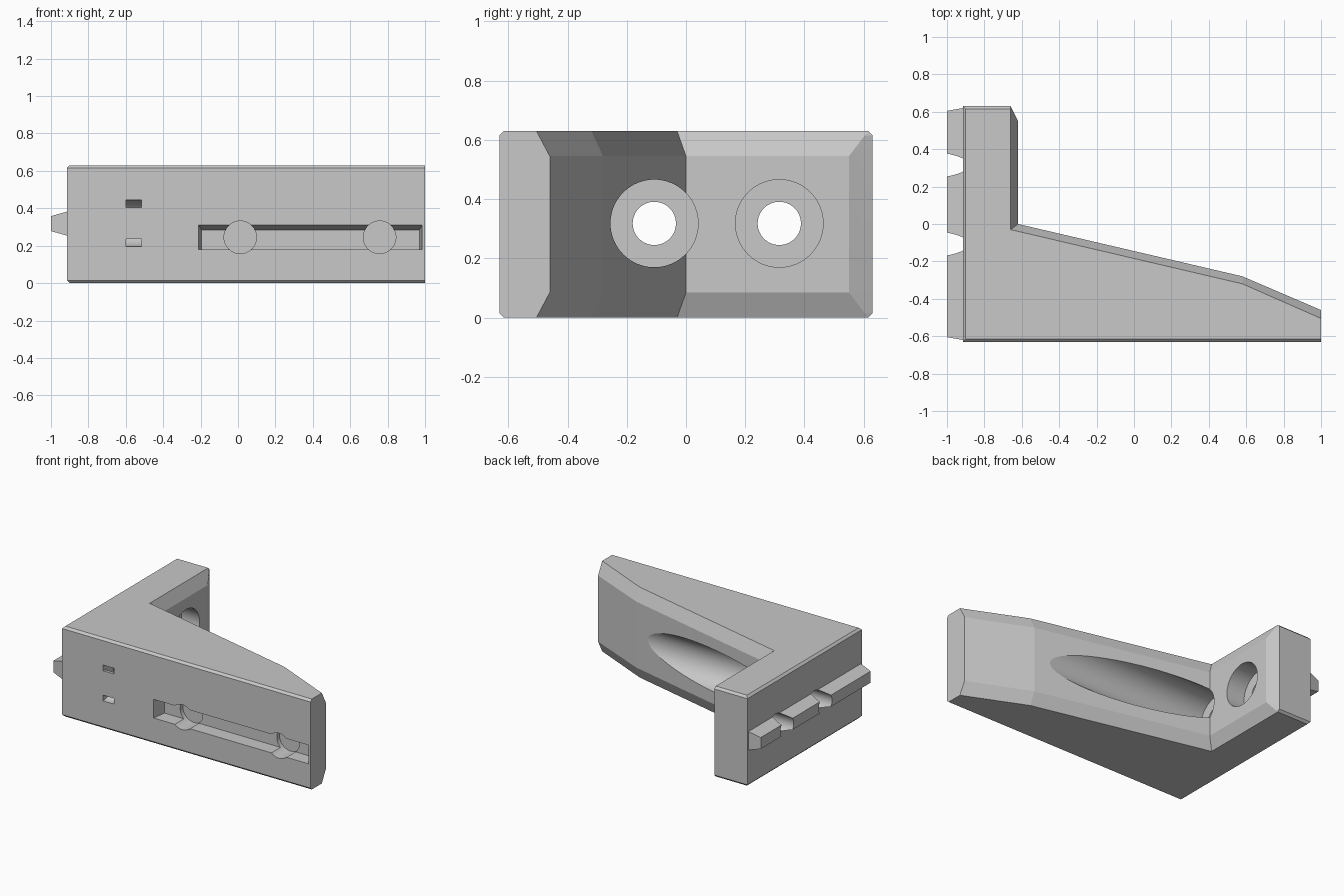
import bpy, bmesh
from math import pi, sin, cos, radians
from mathutils import Matrix, Vector

old = bpy.data.objects.get("Cube")
if old:
    bpy.data.objects.remove(old, do_unlink=True)

grey = bpy.data.materials.new("light_grey")
grey.use_nodes = True
colour = (0.58, 0.58, 0.58, 1)
grey.diffuse_color = colour
grey.node_tree.nodes["Principled BSDF"].inputs["Base Color"].default_value = colour

H = 0.63  # height of the bracket


def finish(name, bm):
    """Clean the mesh and turn it into an object."""
    bmesh.ops.remove_doubles(bm, verts=bm.verts, dist=0.0005)
    bmesh.ops.recalc_face_normals(bm, faces=bm.faces)
    mesh = bpy.data.meshes.new(name)
    bm.to_mesh(mesh)
    bm.free()
    mesh.materials.append(grey)
    obj = bpy.data.objects.new(name, mesh)
    bpy.context.collection.objects.link(obj)
    return obj


def loft(name, rings):
    """Skin a stack of matching rings and cap both ends."""
    bm = bmesh.new()
    rows = [[bm.verts.new(p) for p in ring] for ring in rings]
    n = len(rows[0])
    for a, b in zip(rows, rows[1:]):
        for i in range(n):
            j = (i + 1) % n
            bm.faces.new((a[i], a[j], b[j], b[i]))
    bm.faces.new(rows[0])
    bm.faces.new(rows[-1])
    return finish(name, bm)


def cylinder(name, radius, start, end):
    """Cylinder between two points."""
    start, end = Vector(start), Vector(end)
    axis = end - start
    bm = bmesh.new()
    bmesh.ops.create_cone(
        bm, cap_ends=True, segments=64, radius1=radius, radius2=radius, depth=axis.length,
        matrix=Matrix.Translation((start + end) / 2) @ axis.to_track_quat("Z", "Y").to_matrix().to_4x4())
    return finish(name, bm)


def combine(target, tool, operation):
    """Apply a boolean and discard the tool."""
    mod = target.modifiers.new(operation.lower(), "BOOLEAN")
    mod.operation = operation
    mod.solver = "EXACT"
    mod.object = tool
    tool.hide_render = True
    bpy.context.view_layer.objects.active = target
    bpy.ops.object.modifier_apply(modifier=mod.name)
    bpy.data.objects.remove(tool, do_unlink=True)


# L-shaped body: wide chamfer on the inner edges, narrow one on the outer edges
def outline(z):
    d = min(z, H - z)
    c = max(0, 1 - d / 0.085)
    o = max(0, 0.015 - d)
    points = [(-0.915 + o, -0.63 + o), (1, -0.63 + o),
              (1, -0.46 - 0.045 * c), (0.58, -0.28 - 0.04 * c),
              (-0.62 - 0.04 * c, -0.03 * c), (-0.62 - 0.04 * c, 0.55 + 0.065 * c),
              (-0.66, 0.63 - o), (-0.915 + o, 0.63 - o)]
    return [(x, y, z) for x, y in points]


body = loft("bracket", [outline(z) for z in (0, 0.015, 0.085, H - 0.085, H - 0.015, H)])


# Tapered locating rib on the outer side
def rib_ring(x, half_y, half_z):
    m = H / 2 + 0.003
    return [(x, -half_y, m - half_z), (x, half_y, m - half_z),
            (x, half_y, m + half_z), (x, -half_y, m + half_z)]


rib = loft("rib", [rib_ring(-0.85, 0.62, 0.064), rib_ring(-0.915, 0.62, 0.064),
                   rib_ring(-1, 0.605, 0.04)])
combine(body, rib, "UNION")

# Two screw holes with deep counterbores; the front one grooves the sloping arm
for y in (-0.107, 0.315):
    combine(body, cylinder("counterbore", 0.148, (-0.76, y, 0.318), (0.9, y, 0.318)), "DIFFERENCE")
    combine(body, cylinder("screw_hole", 0.073, (-1.1, y, 0.318), (-0.7, y, 0.318)), "DIFFERENCE")


# Long slot in the front, with a sloping roof
def slot_ring(y, x0, x1, top):
    return [(x0, y, 0.18), (x1, y, 0.18), (x1, y, top), (x0, y, top)]


slot = loft("slot", [slot_ring(-0.65, -0.213, 0.987, 0.315), slot_ring(-0.53, -0.195, 0.97, 0.285)])
combine(body, slot, "DIFFERENCE")

# Round pockets along the slot
for x in (0.012, 0.757):
    combine(body, cylinder("pocket", 0.087, (x, -0.7, 0.245), (x, -0.5, 0.245)), "DIFFERENCE")

# Curved cable-tie channel opening as two small windows
steps = 32
angles = [radians(-105 + 210 * i / steps) for i in range(steps + 1)]
arc = [(0.125, a) for a in angles] + [(0.085, a) for a in reversed(angles)]
tie = loft("tie_channel", [[(x, -0.63 + r * cos(a), 0.32 + r * sin(a)) for r, a in arc]
                           for x in (-0.6, -0.515)])
combine(body, tie, "DIFFERENCE")

# Smooth bores, crisp edges
bpy.ops.object.select_all(action="DESELECT")
body.select_set(True)
bpy.context.view_layer.objects.active = body
bpy.ops.object.shade_smooth_by_angle(angle=radians(8))
